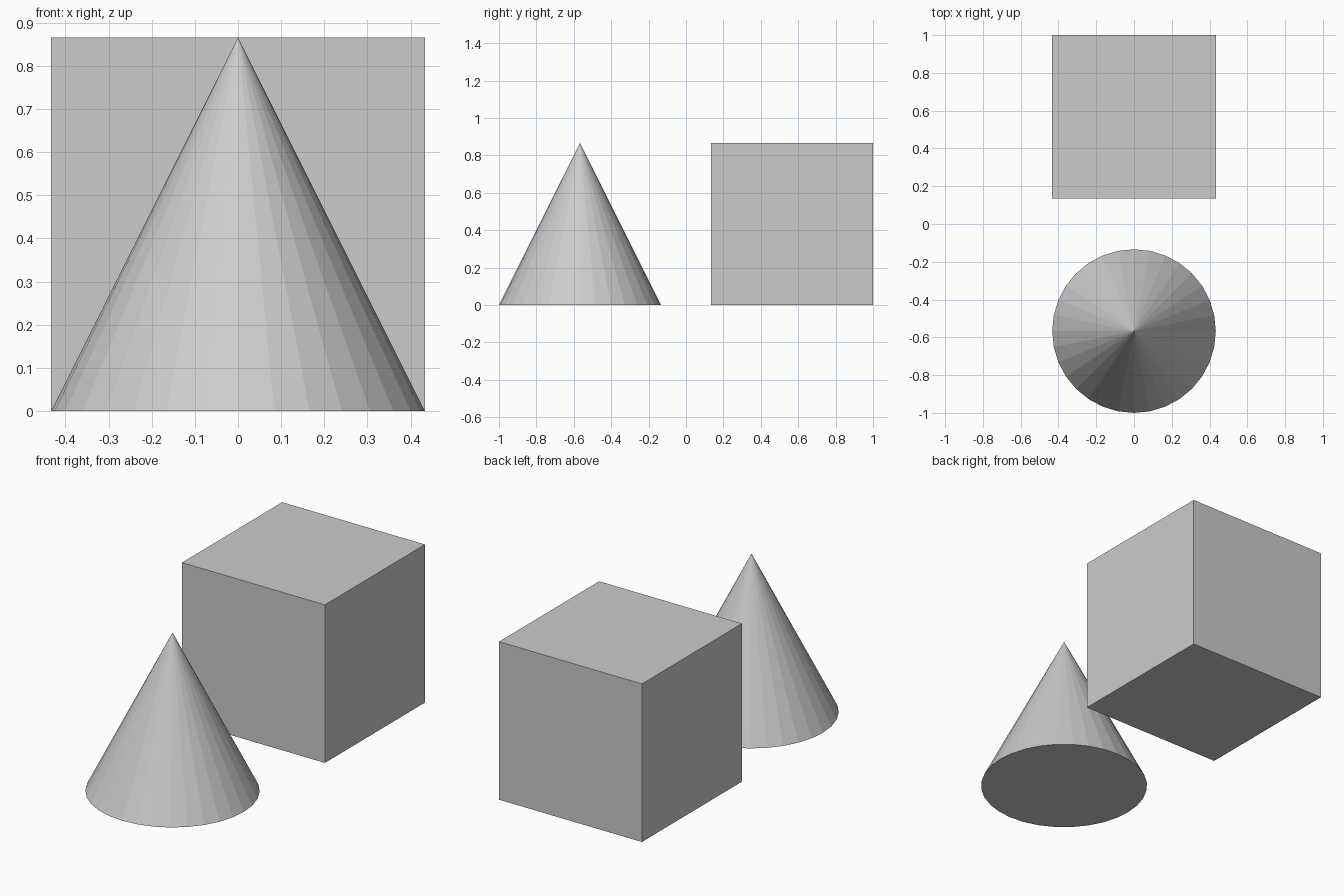
import bpy

if "Cube" in bpy.data.objects:
    bpy.data.objects.remove(bpy.data.objects["Cube"])

SIZE = 0.866          # shared width and height of both solids
OFFSET = 1 - SIZE / 2  # distance of each solid from the centre

# Cube at the back
bpy.ops.mesh.primitive_cube_add(size=SIZE, location=(0, OFFSET, SIZE / 2))
bpy.context.object.name = "cube"

# Flat-shaded 32-sided cone at the front
bpy.ops.mesh.primitive_cone_add(vertices=32, radius1=SIZE / 2, radius2=0,
                                depth=SIZE, location=(0, -OFFSET, SIZE / 2))
bpy.context.object.name = "cone"
